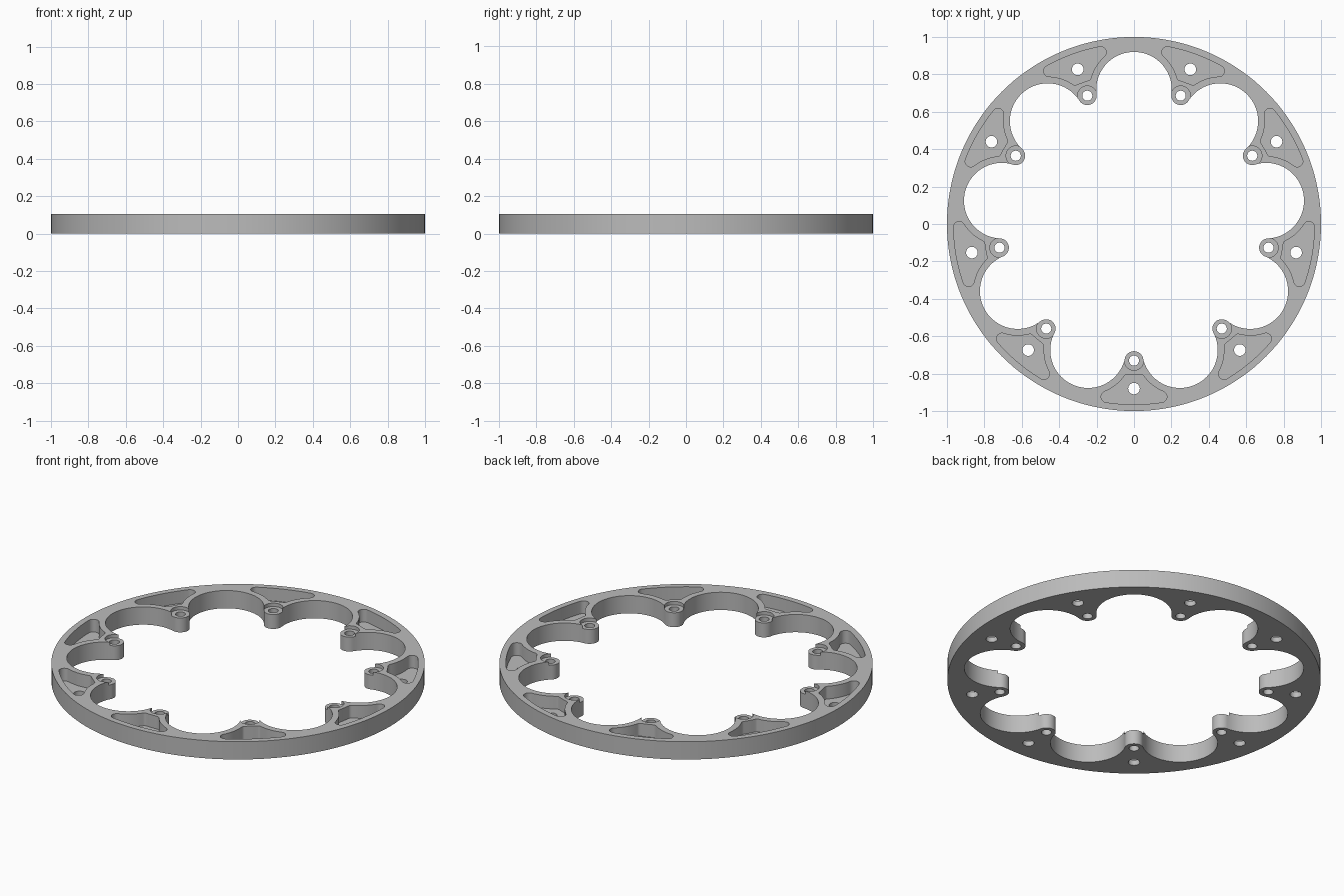
import bpy, bmesh, math
from math import cos, sin, acos, atan2, degrees, radians

COUNT = 9
STEP = 360 / COUNT
HEIGHT = 0.105
TAB_R, TAB_SIZE = 0.73, 0.05         # bolt tabs
SCALLOP_R, SCALLOP_SIZE = 0.718, 0.202
WALL = 0.036                         # rib between scallop and pocket
FLOOR = 0.03                         # pocket floor thickness
RECESS = 0.02                        # tab face below the rim


def polar(r, deg):
    return complex(r * cos(radians(deg)), r * sin(radians(deg)))


def heading(a, b):
    d = b - a
    return degrees(atan2(d.imag, d.real))


def arc(centre, r, start, end, n):
    return [centre + polar(r, start + (end - start) * i / n) for i in range(n + 1)]


def circle(centre, r, n=32):
    return arc(centre, r, 0, 360, n)[:-1]


def clean(points):
    out = []
    for p in points:
        if not out or abs(p - out[-1]) > 1e-5:
            out.append(p)
    if abs(out[0] - out[-1]) < 1e-5:
        out.pop()
    return out


def prisms(name, outlines, z0, z1):
    """One object holding an upright prism for every outline."""
    bm = bmesh.new()
    for outline in outlines:
        face = bm.faces.new([bm.verts.new((p.real, p.imag, z0)) for p in clean(outline)])
        top = bmesh.ops.extrude_face_region(bm, geom=[face])["geom"]
        verts = [v for v in top if isinstance(v, bmesh.types.BMVert)]
        bmesh.ops.translate(bm, verts=verts, vec=(0, 0, z1 - z0))
    bmesh.ops.recalc_face_normals(bm, faces=bm.faces)
    mesh = bpy.data.meshes.new(name)
    bm.to_mesh(mesh)
    bm.free()
    obj = bpy.data.objects.new(name, mesh)
    bpy.context.collection.objects.link(obj)
    return obj


def around(outline):
    """Repeat an outline at every tab, the first at the front."""
    return [[p * polar(1, -90 + STEP * k) for p in outline] for k in range(COUNT)]


cube = bpy.data.objects.get("Cube")
if cube:
    bpy.data.objects.remove(cube)

# Scalloped opening: tab noses joined by tangent arcs
tab = complex(TAB_R, 0)
scallop = polar(SCALLOP_R, STEP / 2)
phi = heading(tab, scallop)
unit = arc(tab, TAB_SIZE, 360 - phi, phi, 20)
unit += arc(scallop, SCALLOP_SIZE, phi - 180, STEP + 180 - phi, 40)[1:-1]
opening = [p for part in around(unit) for p in part]

# Rounded triangular pocket: upper half, then mirrored
rib = SCALLOP_SIZE + WALL


def tangent_centre(r, fillet):
    """Fillet centre at radius r that touches the rib arc."""
    d = rib + fillet
    a = acos((SCALLOP_R ** 2 + r * r - d * d) / (2 * SCALLOP_R * r))
    return polar(r, STEP / 2 - degrees(a))


outer, inner, corner, nose = 0.965, 0.805, 0.03, 0.02
k = tangent_centre(outer - corner, corner)
p = tangent_centre(inner + nose, nose)
k_ang, p_ang = heading(0, k), heading(0, p)
half = arc(0, outer, 0, k_ang, 6)
half += arc(k, corner, k_ang, heading(k, scallop), 10)
half += arc(scallop, rib, heading(scallop, k), heading(scallop, p), 12)
half += arc(p, nose, heading(p, scallop), 180 + p_ang, 6)
half += arc(0, inner, p_ang, 0, 3)
pocket = half + [q.conjugate() for q in reversed(half)]

# Ring body and its cutters
ring = prisms("scalloped_ring", [circle(0, 1.0, 144)], 0, HEIGHT)
holes = around(circle(tab, 0.027)) + around(circle(complex(0.88, 0), 0.031))
cutters = [
    prisms("opening_cutter", [opening], -0.1, 0.3),
    prisms("pocket_cutter", around(pocket), FLOOR, 0.3),
    prisms("tab_recess_cutter", around(circle(tab, TAB_SIZE + 0.002, 48)), HEIGHT - RECESS, 0.3),
    prisms("hole_cutter", holes, -0.1, 0.3),
]
for cutter in cutters:
    cutter.hide_render = True
    mod = ring.modifiers.new(cutter.name, 'BOOLEAN')
    mod.operation = 'DIFFERENCE'
    mod.solver = 'EXACT'
    mod.object = cutter

# Bake the cuts and drop the cutters
bpy.context.view_layer.update()
depsgraph = bpy.context.evaluated_depsgraph_get()
cut_mesh = bpy.data.meshes.new_from_object(ring.evaluated_get(depsgraph))
ring.modifiers.clear()
ring.data = cut_mesh
for cutter in cutters:
    bpy.data.objects.remove(cutter)

# Material
grey = bpy.data.materials.new("plain_grey")
grey.use_nodes = True
colour = (0.5, 0.5, 0.5, 1)
grey.diffuse_color = colour
grey.node_tree.nodes["Principled BSDF"].inputs["Base Color"].default_value = colour
ring.data.materials.clear()
ring.data.materials.append(grey)

# Smooth walls with sharp rims
bpy.ops.object.select_all(action='DESELECT')
ring.select_set(True)
bpy.context.view_layer.objects.active = ring
bpy.ops.object.shade_smooth_by_angle(angle=radians(30))
